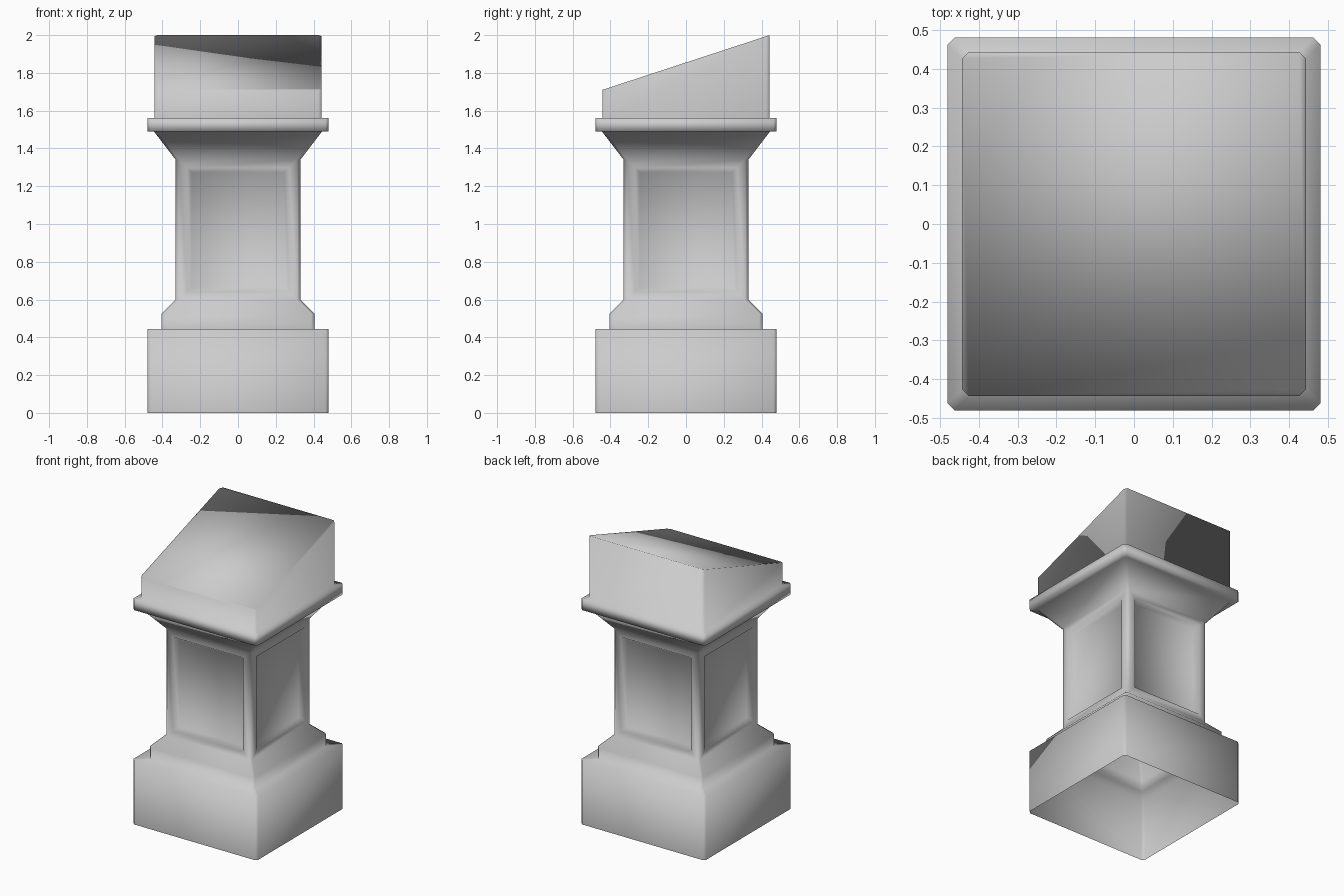
import bpy, bmesh

if "Cube" in bpy.data.objects:
    bpy.data.objects.remove(bpy.data.objects["Cube"])

CORNER = 0.017          # chamfer on every vertical corner
CAP_HALF = 0.443


def square_ring(bm, half, height):
    """Chamfered square loop; height is a number or a function of y."""
    c = half - CORNER
    pts = [(c, -half), (half, -c), (half, c), (c, half),
           (-c, half), (-half, c), (-half, -c), (-c, -half)]
    z = height if callable(height) else (lambda y: height)
    return [bm.verts.new((x, y, z(y))) for x, y in pts]


def slanted_top(y):
    return 1.71 + 0.29 * (y + CAP_HALF) / (2 * CAP_HALF)


# Outline from the ground up: half width, height
profile = [
    (0.48, 0.0), (0.48, 0.445),             # plinth
    (0.405, 0.445), (0.405, 0.525),         # foot moulding
    (0.33, 0.60), (0.33, 1.34),             # shaft
    (0.445, 1.49), (0.48, 1.49),            # flared neck
    (0.48, 1.56), (CAP_HALF, 1.56),         # lip
    (CAP_HALF, slanted_top),                # sloping cap
]
SHAFT_SEGMENT = 4

bm = bmesh.new()
rings = [square_ring(bm, h, z) for h, z in profile]
panels = []
for level, (low, high) in enumerate(zip(rings, rings[1:])):
    for i in range(8):
        j = (i + 1) % 8
        face = bm.faces.new((low[i], low[j], high[j], high[i]))
        if level == SHAFT_SEGMENT and i % 2:
            panels.append(face)
bm.faces.new(rings[-1])                     # top; the underside stays open

# Recessed panel on each side of the shaft
bm.normal_update()
bmesh.ops.inset_individual(bm, faces=panels, thickness=0.06, depth=0)
bmesh.ops.inset_individual(bm, faces=panels, thickness=0.035, depth=-0.035)

for f in bm.faces:
    f.smooth = True
mesh = bpy.data.meshes.new("pedestal")
bm.to_mesh(mesh)
bm.free()
pedestal = bpy.data.objects.new("pedestal", mesh)
bpy.context.collection.objects.link(pedestal)
